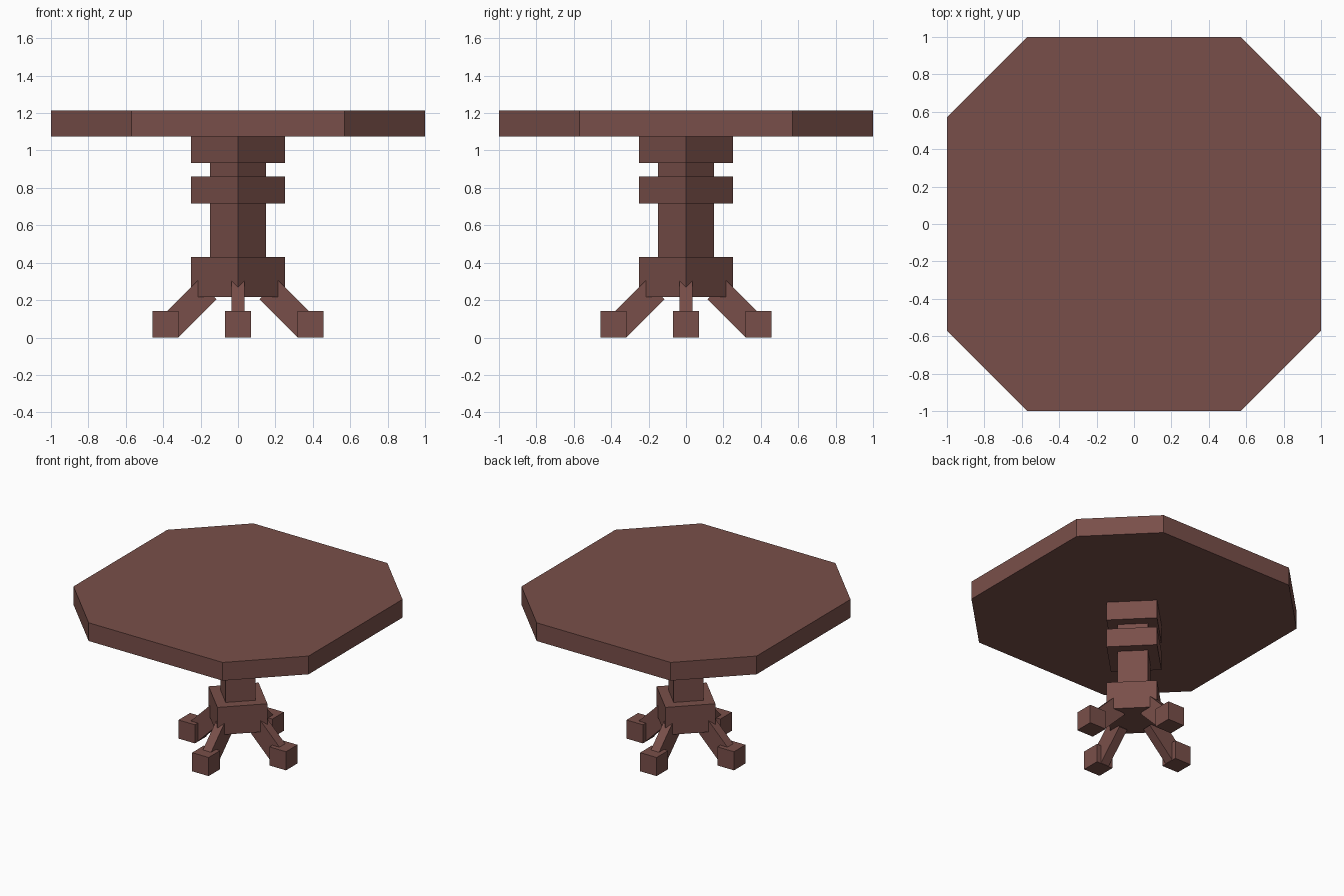
import bpy, bmesh, math
from mathutils import Matrix, Vector

if "Cube" in bpy.data.objects:
    bpy.data.objects.remove(bpy.data.objects["Cube"], do_unlink=True)

wood = bpy.data.materials.new("reddish_brown_wood")
wood.use_nodes = True
colour = (0.191, 0.078, 0.067, 1)
wood.diffuse_color = colour
wood.node_tree.nodes["Principled BSDF"].inputs["Base Color"].default_value = colour


def prism(name, outline, depth, matrix=Matrix()):
    """Extrude a flat outline along its local z, then place it."""
    bm = bmesh.new()
    face = bm.faces.new([bm.verts.new((x, y, 0)) for x, y in outline])
    ext = bmesh.ops.extrude_face_region(bm, geom=[face])
    moved = [v for v in ext["geom"] if isinstance(v, bmesh.types.BMVert)]
    bmesh.ops.translate(bm, verts=moved, vec=(0, 0, depth))
    bmesh.ops.transform(bm, matrix=matrix, verts=bm.verts)
    bmesh.ops.recalc_face_normals(bm, faces=bm.faces)
    mesh = bpy.data.meshes.new(name)
    bm.to_mesh(mesh)
    bm.free()
    mesh.materials.append(wood)
    obj = bpy.data.objects.new(name, mesh)
    bpy.context.collection.objects.link(obj)
    return obj


def diamond(r):
    return [(r, 0), (0, r), (-r, 0), (0, -r)]


def lift(z):
    return Matrix.Translation((0, 0, z))


# Octagonal top
c = 0.57
octagon = [(1, -c), (1, c), (c, 1), (-c, 1), (-1, c), (-1, -c), (-c, -1), (c, -1)]
prism("table_top", octagon, 0.14, lift(1.075))

# Square pedestal, turned so its corners point along the axes
prism("column", diamond(0.15), 0.505, lift(0.43))
for name, low, high in (("base_block", 0.217, 0.43),
                        ("middle_collar", 0.717, 0.86),
                        ("upper_collar", 0.933, 1.075)):
    prism(name, diamond(0.25), high - low, lift(low))

# Four sloping legs with cube feet
leg_side = [(0.115, 0.205), (0.32, 0.0), (0.42, 0.1), (0.215, 0.305)]
foot = [(0.317, -0.07), (0.457, -0.07), (0.457, 0.07), (0.317, 0.07)]
upright = Matrix.Translation((0, 0.035, 0)) @ Matrix.Rotation(math.pi / 2, 4, "X")
for i, side in enumerate(("left", "back", "right", "front")):
    turn = Matrix.Rotation(i * math.pi / 2, 4, "Z")
    prism(side + "_leg", leg_side, 0.07, turn @ upright)
    prism(side + "_foot", foot, 0.143, turn)
